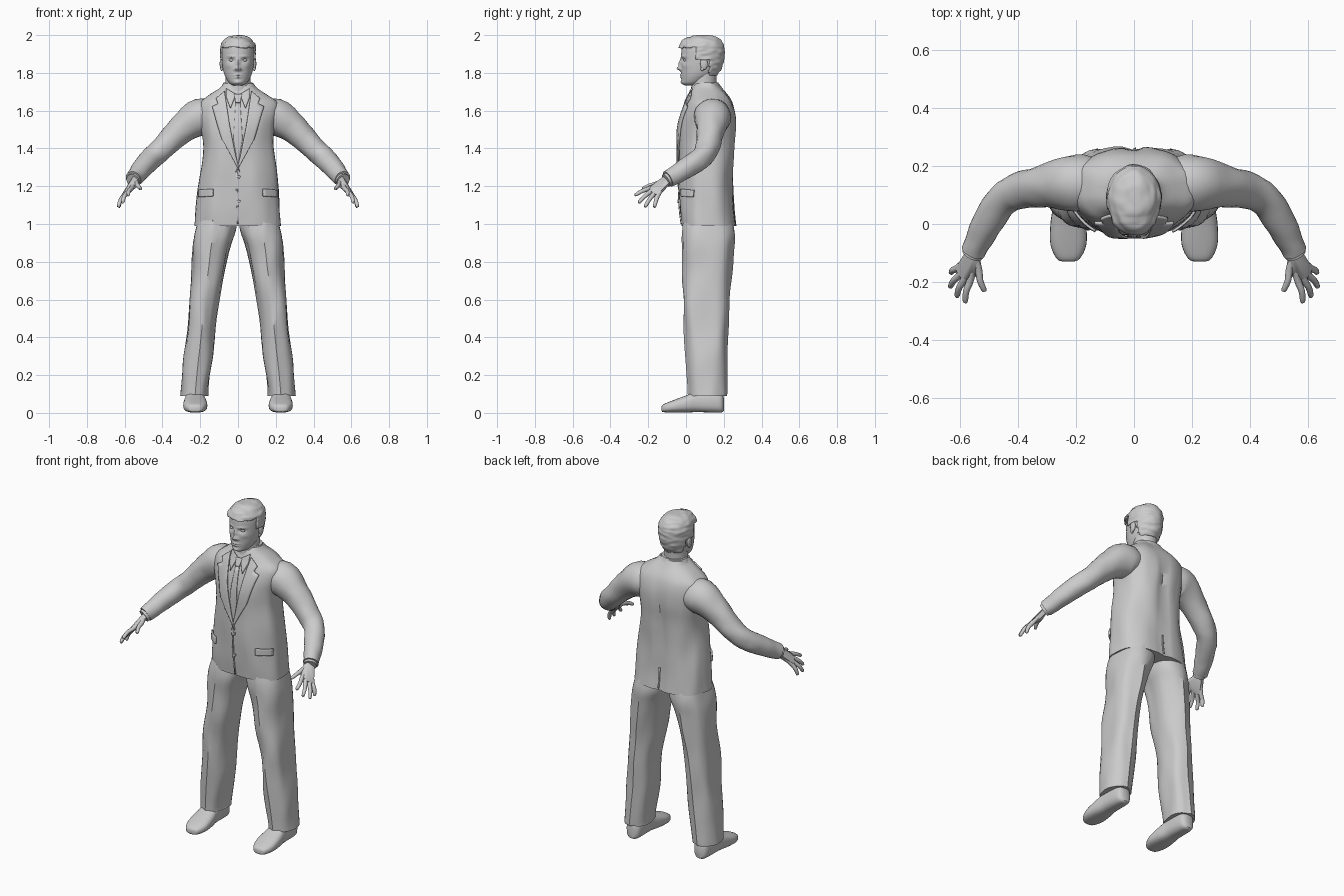
import bpy, bmesh, math
from mathutils import Vector, noise
from mathutils.bvhtree import BVHTree

if "Cube" in bpy.data.objects:
    bpy.data.objects.remove(bpy.data.objects["Cube"])

GREY = (0.6, 0.6, 0.6, 1)
mat = bpy.data.materials.new("plain grey")
mat.use_nodes = True
mat.diffuse_color = GREY
mat.node_tree.nodes["Principled BSDF"].inputs["Base Color"].default_value = GREY


def finish(name, bm, mirror=False, angle=40, recalc=True):
    if recalc:
        bmesh.ops.recalc_face_normals(bm, faces=bm.faces)
    mesh = bpy.data.meshes.new(name)
    bm.to_mesh(mesh)
    bm.free()
    mesh.materials.append(mat)
    ob = bpy.data.objects.new(name, mesh)
    bpy.context.collection.objects.link(ob)
    bpy.ops.object.select_all(action='DESELECT')
    ob.select_set(True)
    bpy.context.view_layer.objects.active = ob
    bpy.ops.object.shade_smooth_by_angle(angle=math.radians(angle))
    if mirror:
        ob.modifiers.new("Mirror", 'MIRROR').use_mirror_merge = False
    return ob


def smooth_rows(rows, steps):
    """Catmull-Rom interpolation between rows of numbers."""
    rows = [Vector(r) for r in rows]
    out = []
    for i in range(len(rows) - 1):
        b, c = rows[i], rows[i + 1]
        a, d = rows[max(i - 1, 0)], rows[min(i + 2, len(rows) - 1)]
        for s in range(steps):
            t = s / steps
            out.append(b + (c - a) * t / 2 + (a * 2 - b * 5 + c * 4 - d) * t * t / 2
                       + (b * 3 - a - c * 3 + d) * t ** 3 / 2)
    return out + [rows[-1]]


def skin(rings):
    bm = bmesh.new()
    loops = [[bm.verts.new(p) for p in ring] for ring in rings]
    n = len(loops[0])
    for lo, hi in zip(loops, loops[1:]):
        for i in range(n):
            bm.faces.new((lo[i], lo[(i + 1) % n], hi[(i + 1) % n], hi[i]))
    bm.faces.new(loops[0][::-1])
    bm.faces.new(loops[-1])
    return bm


def body(rows, steps=4, n=32, e=1.0, along_y=False):
    """Rows are (position, min a, max a, min b, max b) of rounded sections."""
    rings = []
    for t, a0, a1, b0, b1 in smooth_rows(rows, steps):
        ring = []
        for i in range(n):
            c, s = math.cos(math.tau * i / n), math.sin(math.tau * i / n)
            a = (a0 + a1) / 2 + (a1 - a0) / 2 * math.copysign(abs(c) ** e, c)
            b = (b0 + b1) / 2 + (b1 - b0) / 2 * math.copysign(abs(s) ** e, s)
            ring.append((a, t, b) if along_y else (a, b, t))
        rings.append(ring)
    return skin(rings)


def tube(rows, steps=4, n=16):
    """Rows are (x, y, z, radius) along a path."""
    rows = smooth_rows(rows, steps)
    rings = []
    for i, r in enumerate(rows):
        d = (rows[min(i + 1, len(rows) - 1)] - rows[max(i - 1, 0)]).xyz.normalized()
        u = d.cross(Vector((0, 0, 1))).normalized()
        v = u.cross(d)
        rings.append([r.xyz + (u * math.cos(math.tau * k / n) + v * math.sin(math.tau * k / n)) * r.w
                      for k in range(n)])
    return skin(rings)


def wrinkle(bm, amount, freq, stretch=0.35):
    for v in bm.verts:
        p = Vector((v.co.x, v.co.y, v.co.z * stretch)) * freq
        v.co += Vector((noise.noise(p), noise.noise(p + Vector((7, 3, 5))), 0)) * amount


def sym(rows):
    return [(z, -w, w, f, b) for z, w, f, b in rows]


# Jacket body
bm = body(sym([(0.99, .228, -.028, .268), (1.1, .22, -.038, .258), (1.25, .205, -.04, .25),
               (1.4, .187, -.04, .258), (1.5, .195, -.035, .264), (1.58, .21, -.02, .258),
               (1.64, .205, 0, .243), (1.68, .16, .018, .222), (1.72, .1, .032, .192),
               (1.745, .08, .045, .175)]), n=48, e=0.82)
for v in bm.verts:  # spine hollow between the shoulder blades
    if v.co.y > .15:
        v.co.y -= .014 * math.exp(-(v.co.x / .03) ** 2) * min(1, max(0, (1.72 - v.co.z) * 5))
wrinkle(bm, .011, 13)
bm.normal_update()
surface = BVHTree.FromBMesh(bm)
finish("jacket", bm)


def plate(name, outline, lift=.002, thick=.006, side=1, back=False):
    """Thin panel laid on the jacket, outlined in x and z."""
    bm = bmesh.new()
    face = bm.faces.new([bm.verts.new((x * side, 0, z)) for x, z in outline])
    face.normal_update()
    if (face.normal.y > 0) != back:
        face.normal_flip()
    bmesh.ops.triangulate(bm, faces=[face])
    bmesh.ops.subdivide_edges(bm, edges=bm.edges[:], cuts=5, use_grid_fill=True)
    way = -1 if back else 1
    for v in bm.verts:
        hit = surface.ray_cast(Vector((v.co.x, -way, v.co.z)), Vector((0, way, 0)))[0]
        v.co.y = (hit.y if hit else .05) - way * lift
    ob = finish(name, bm, recalc=False)
    mod = ob.modifiers.new("Solidify", 'SOLIDIFY')
    mod.thickness, mod.offset = thick, 1


# Lapels, shirt collar, pockets
for side, tag in ((1, "left"), (-1, "right")):
    plate(tag + "_lapel", [(.07, 1.70), (.115, 1.66), (.105, 1.635), (.135, 1.62), (.085, 1.45),
                           (-.01, 1.275), (.012, 1.36), (.045, 1.53)], thick=.009, side=side)
    plate(tag + "_shirt_collar", [(.01, 1.685), (.06, 1.715), (.062, 1.67), (.04, 1.61)],
          thick=.007, side=side)
    plate(tag + "_pocket_flap", [(.13, 1.147), (.205, 1.142), (.205, 1.18), (.13, 1.186)],
          thick=.009, side=side)

# Tie, front edge, rear vent
plate("tie_knot", [(-.02, 1.685), (.02, 1.685), (.013, 1.64), (-.013, 1.64)], thick=.009)
plate("tie_blade", [(-.012, 1.64), (.012, 1.64), (.024, 1.45), (0, 1.31), (-.024, 1.45)], thick=.005)
plate("front_edge", [(-.012, 1.28), (-.004, 1.28), (.004, 1.0), (-.004, 1.0)], thick=.004)
plate("rear_vent", [(0, 1.12), (.008, 1.12), (.008, 1.0), (0, 1.0)], thick=.006, back=True)
for z in (1.25, 1.12):
    plate("button", [(.004 + .009 * math.cos(k * math.pi / 4), z + .009 * math.sin(k * math.pi / 4))
                     for k in range(8)], thick=.008)

# Collar stand around the neck
finish("jacket_collar", body(sym([(1.69, .1, .05, .195), (1.72, .09, .042, .184),
                                  (1.75, .076, .05, .17)])))
finish("neck", body(sym([(1.66, .075, .025, .165), (1.73, .066, .028, .16), (1.82, .066, .03, .165)])))

# Sleeves
bm = tube([(.12, .135, 1.55, .085), (.2, .14, 1.565, .1), (.3, .132, 1.5, .076), (.39, .115, 1.41, .063),
           (.45, .085, 1.355, .059), (.5, .015, 1.305, .055), (.535, -.055, 1.26, .048),
           (.553, -.095, 1.238, .044)], n=24)
wrinkle(bm, .006, 16, 1)
finish("sleeve", bm, mirror=True)
finish("shirt_cuff", tube([(.54, -.07, 1.25, .037), (.557, -.106, 1.23, .037)], steps=1), mirror=True)

# Hands
wrist = Vector((.55, -.095, 1.238))
fingers = {"index": ((.563, -.19, 1.19), (.583, -.272, 1.152)),
           "middle": ((.583, -.187, 1.172), (.612, -.252, 1.112)),
           "ring": ((.598, -.172, 1.157), (.635, -.218, 1.09)),
           "little": ((.605, -.15, 1.15), (.632, -.168, 1.088)),
           "thumb": ((.535, -.16, 1.212), (.515, -.233, 1.185))}
for name, (knuckle, tip) in fingers.items():
    k, t = Vector(knuckle), Vector(tip)
    mid = (k + t) / 2 + Vector((.005, 0, .004))
    path = [(wrist.lerp(k, .4), .012), (k, .0125), (mid, .011), (k.lerp(t, .92), .009), (t, .003)]
    finish(name + "_finger" if name != "thumb" else name,
           tube([(*p, r) for p, r in path], steps=3, n=10), mirror=True)
normal = Vector((.8, -.1, .5)).normalized()
across = Vector((-.35, -.7, .45)).normalized()
bm = bmesh.new()
corners = [wrist + across * .024, wrist - across * .024] + [Vector(f[0]) for f in fingers.values()]
for p in corners:
    for s in (-1, 1):
        bm.verts.new(p + normal * s * .012)
hull = bmesh.ops.convex_hull(bm, input=bm.verts)
bmesh.ops.delete(bm, geom=[v for v in bm.verts if not v.link_faces], context='VERTS')
finish("palm", bm, mirror=True, angle=60)

# Trousers with front creases
bm = body([(.09, .152, .303, .012, .21), (.12, .152, .3, .01, .212), (.3, .135, .286, .01, .212),
           (.6, .1, .26, -.01, .225), (.85, .05, .242, -.018, .242), (.96, .012, .226, -.015, .252),
           (1.06, -.005, .2, 0, .23)], steps=6, e=0.85)
wrinkle(bm, .012, 13)
for v in bm.verts:
    middle = .228 - .11 * max(0, v.co.z - .1)
    v.co.y += math.copysign(.008, v.co.y - .11) * math.exp(-((v.co.x - middle) / .012) ** 2)
finish("trouser_leg", bm, mirror=True)

# Shoes
finish("shoe", body([(-.13, .215, .24, .012, .03), (-.12, .187, .266, .004, .045),
                     (-.07, .164, .288, .002, .066), (0, .165, .288, .002, .092),
                     (.06, .175, .28, .004, .115), (.14, .178, .276, .002, .12),
                     (.185, .185, .268, .002, .11), (.2, .205, .248, .01, .08)],
                    n=24, e=0.75, along_y=True), mirror=True)

# Head, shaped by soft bumps (x, z, width, height, depth)
HEAD = sym([(1.733, .022, -.005, .06), (1.745, .044, -.02, .09), (1.77, .062, -.024, .13),
            (1.8, .075, -.026, .165), (1.84, .083, -.027, .186), (1.88, .087, -.026, .196),
            (1.92, .088, -.024, .197), (1.95, .083, -.018, .191), (1.975, .064, .004, .17),
            (1.988, .04, .03, .14), (1.993, .012, .065, .1)])
BUMPS = [(0, 1.823, .013, .011, .021), (0, 1.85, .009, .022, .012), (.016, 1.818, .007, .006, .007),
         (.034, 1.868, .016, .01, -.012), (.036, 1.887, .022, .006, .005), (0, 1.789, .02, .005, .007),
         (0, 1.776, .016, .005, .007), (0, 1.75, .02, .01, .007), (.05, 1.838, .018, .014, .004)]
bm = body(HEAD, steps=8, n=80)
for v in bm.verts:
    if v.co.y < .06:
        x, z = abs(v.co.x), v.co.z
        v.co.y -= sum(d * math.exp(-((x - bx) / w) ** 2 - ((z - bz) / h) ** 2)
                      for bx, bz, w, h, d in BUMPS)
finish("head", bm)

# Hair cap, swept up at the front
bm = body(HEAD, steps=8, n=64)
bm.normal_update()
for v in bm.verts:
    v.co += v.normal * (.007 + .005 * noise.noise(Vector((v.co.x * 25, v.co.y * 25, v.co.z * 60))))
    v.co.z = min(v.co.z, 2.0)
    if v.co.y < .02 and v.co.z > 1.93:
        v.co.y -= .01
bald = []
for f in bm.faces:
    c = f.calc_center_median()
    line = 1.935 if c.y < .05 else 1.87 if c.y < .125 else 1.785
    if c.z < line:
        bald.append(f)
bmesh.ops.delete(bm, geom=bald, context='FACES')
hair = finish("hair", bm, angle=30)
hair.modifiers.new("Solidify", 'SOLIDIFY').thickness = .008


def ellipsoid(name, centre, size):
    bm = bmesh.new()
    bmesh.ops.create_uvsphere(bm, u_segments=16, v_segments=10, radius=1)
    for v in bm.verts:
        v.co = Vector(a * b for a, b in zip(v.co, size)) + Vector(centre)
    finish(name, bm, mirror=True, angle=60)


# Eyes and ears
ellipsoid("eye", (.034, -.002, 1.867), (.014, .012, .008))
ellipsoid("ear", (.088, .095, 1.848), (.009, .02, .032))
ellipsoid("ear_lobe", (.086, .086, 1.822), (.007, .01, .012))
